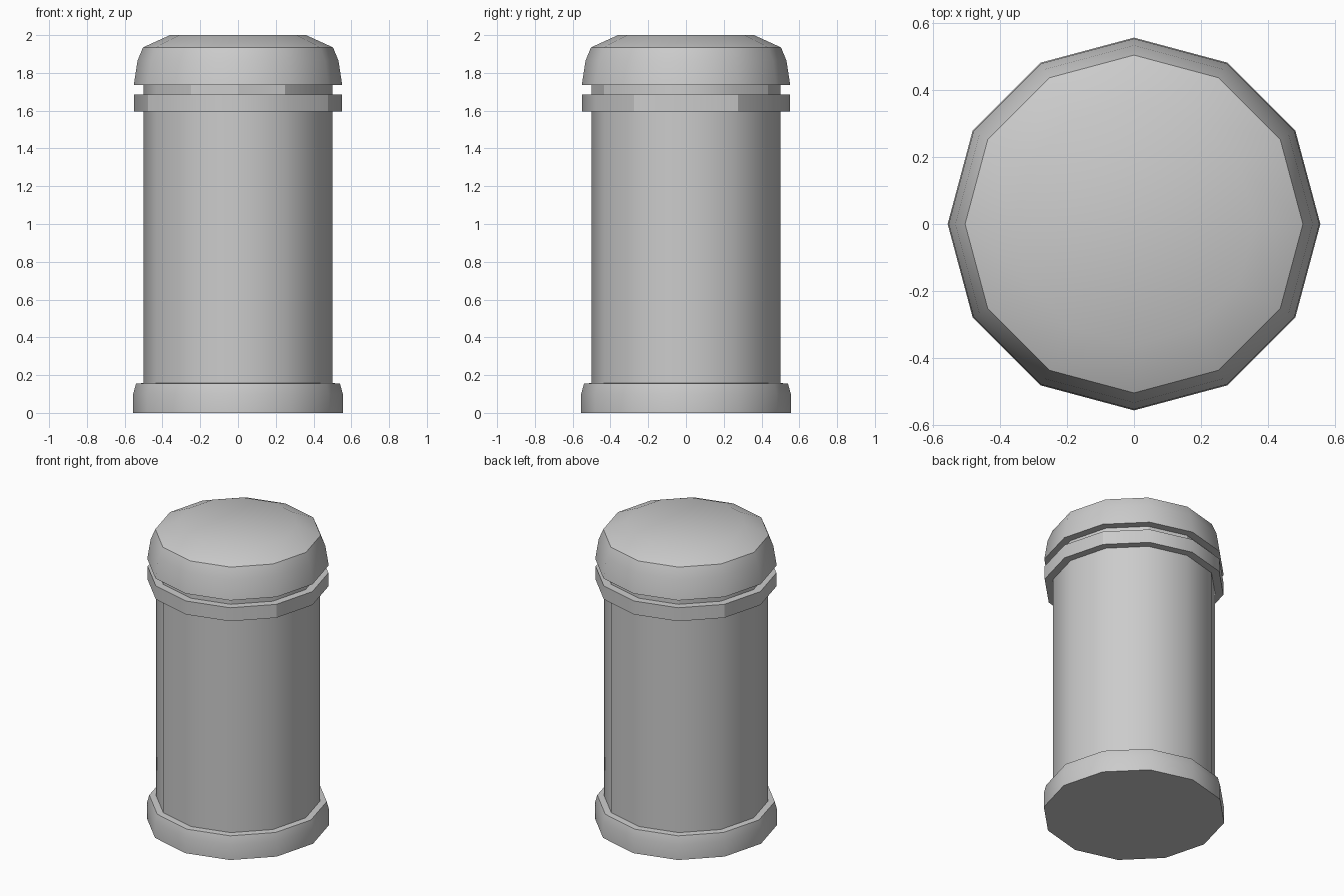
import bpy, bmesh, math

if "Cube" in bpy.data.objects:
    bpy.data.objects.remove(bpy.data.objects["Cube"])

SIDES = 12


def lathe(name, profile, cap_bottom=False, cap_top=False):
    """Revolve (radius, height) points, listed bottom to top, around z."""
    bm = bmesh.new()
    rings = []
    for r, z in profile:
        rings.append([bm.verts.new((r * math.cos(i * math.tau / SIDES),
                                    r * math.sin(i * math.tau / SIDES), z))
                      for i in range(SIDES)])
    for lower, upper in zip(rings, rings[1:]):
        for i in range(SIDES):
            j = (i + 1) % SIDES
            bm.faces.new((lower[i], lower[j], upper[j], upper[i]))
    if cap_bottom:
        bm.faces.new(rings[0][::-1])
    if cap_top:
        bm.faces.new(rings[-1])
    mesh = bpy.data.meshes.new(name)
    bm.to_mesh(mesh)
    bm.free()
    obj = bpy.data.objects.new(name, mesh)
    bpy.context.collection.objects.link(obj)
    bpy.ops.object.select_all(action='DESELECT')
    obj.select_set(True)
    bpy.context.view_layer.objects.active = obj
    bpy.ops.object.shade_smooth_by_angle(angle=math.radians(30))
    return obj


# Foot with a slightly bevelled rim and a flat ledge to the body
lathe("base", [(0.555, 0), (0.555, 0.10), (0.54, 0.155), (0.50, 0.158)],
      cap_bottom=True)

# Straight tube
lathe("body", [(0.50, 0.158), (0.50, 1.595)])

# Collar below the lid
lathe("collar_ring", [(0.50, 1.595), (0.55, 1.595), (0.55, 1.685), (0.50, 1.685)])

# Recessed gap between collar and lid
lathe("neck", [(0.50, 1.685), (0.50, 1.735)])

# Rounded lid with a flat top
lathe("lid", [(0.50, 1.735), (0.552, 1.735), (0.532, 1.865),
              (0.503, 1.935), (0.36, 2.0)], cap_top=True)
